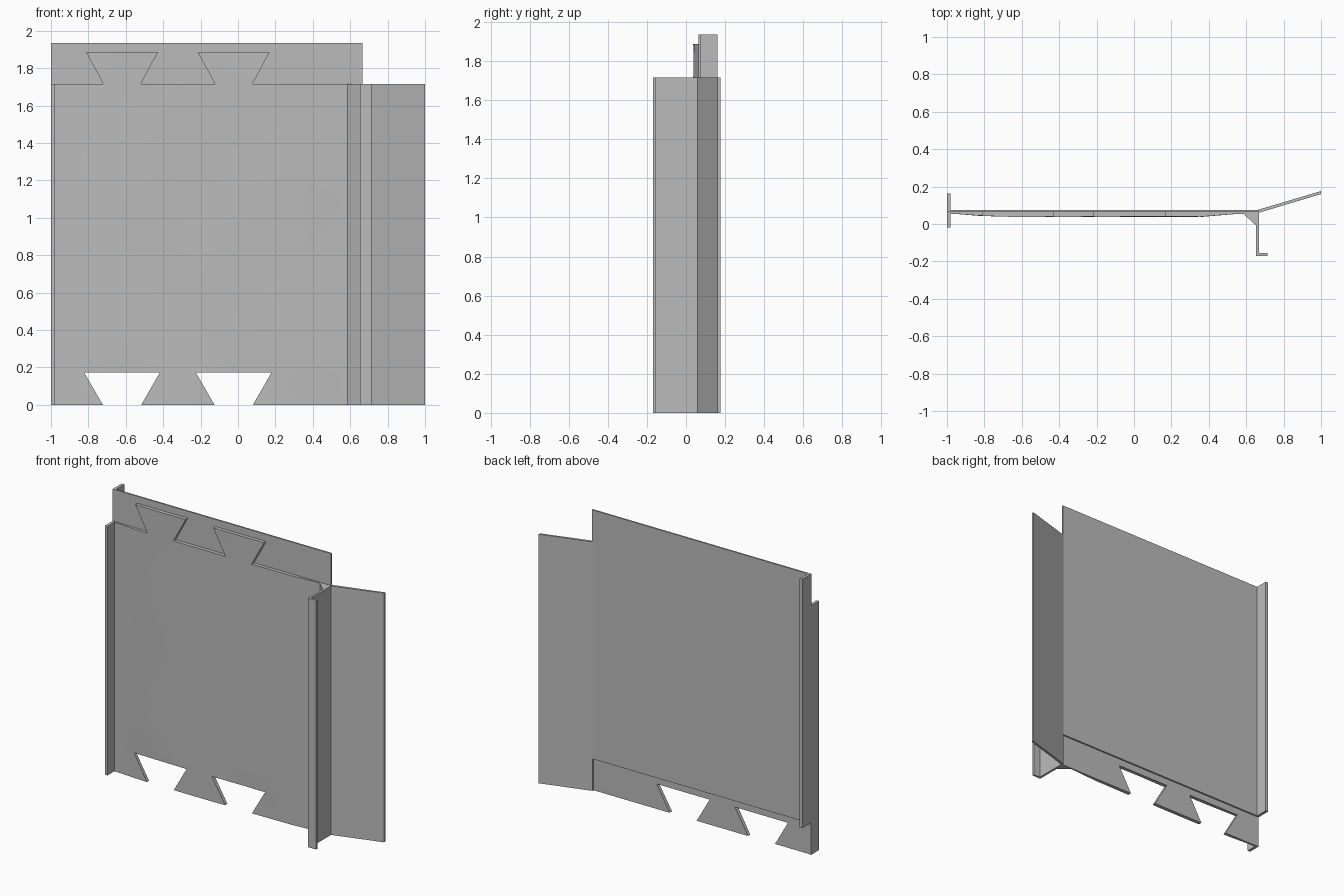
import bpy, bmesh, random
from mathutils import Vector

cube = bpy.data.objects.get("Cube")
if cube:
    bpy.data.objects.remove(cube)
random.seed(4)

grey = bpy.data.materials.new("mid grey")
grey.use_nodes = True
COLOUR = (0.5, 0.5, 0.5, 1)
grey.diffuse_color = COLOUR
grey.node_tree.nodes["Principled BSDF"].inputs["Base Color"].default_value = COLOUR

TOP = 1.715            # top of the front layer
LOW, HIGH = 0.22, 1.935  # span of the offset back layer


def finish(name, bm):
    bmesh.ops.recalc_face_normals(bm, faces=bm.faces)
    mesh = bpy.data.meshes.new(name)
    bm.to_mesh(mesh)
    bm.free()
    mesh.materials.append(grey)
    obj = bpy.data.objects.new(name, mesh)
    bpy.context.collection.objects.link(obj)
    return obj


def prism(name, outline, z0, z1):
    """Extrude a plan outline (x, y) upwards."""
    bm = bmesh.new()
    face = bm.faces.new([bm.verts.new((x, y, z0)) for x, y in outline])
    new = bmesh.ops.extrude_face_region(bm, geom=[face])["geom"]
    bmesh.ops.translate(bm, vec=(0, 0, z1 - z0),
                        verts=[v for v in new if isinstance(v, bmesh.types.BMVert)])
    return finish(name, bm)


def box(name, x0, x1, y0, y1, z0, z1):
    return prism(name, [(x0, y0), (x1, y0), (x1, y1), (x0, y1)], z0, z1)


# Back layer, shifted up, with its rear lip
box("back_plate", -1, 0.665, 0.064, 0.075, LOW, HIGH)
box("rear_lip", -1, -0.98, 0.07, 0.162, LOW, HIGH)

# Front edge lip on the right-hand side
box("front_lip", -1, -0.98, -0.02, 0.066, 0, TOP)

# Left-hand profile: web with foot, corner brace and angled wing
prism("web_and_foot", [(0.652, 0.066), (0.652, -0.17), (0.715, -0.17),
                       (0.715, -0.155), (0.667, -0.155), (0.667, 0.066)], 0, TOP)
prism("corner_brace", [(0.583, 0.064), (0.583, 0.056), (0.653, -0.008),
                       (0.653, 0.064)], 0, TOP)
prism("angled_wing", [(0.66, 0.06), (0.667, 0.06), (1, 0.16), (1, 0.176),
                      (0.66, 0.075)], 0, TOP)


# Front panel outline with dovetail sockets below and tabs above
def dovetail(centre, base, tip, neck, head):
    return [(centre - neck, base), (centre - head, tip),
            (centre + head, tip), (centre + neck, base)]


CENTRES = (-0.62, -0.023)
outline = [(-0.985, 0)]
for c in CENTRES:
    outline += dovetail(c, 0, 0.172, 0.103, 0.202)
outline += [(0.655, 0), (0.655, TOP)]
for c in reversed(CENTRES):
    outline += dovetail(c, TOP, 1.887, 0.1, 0.193)[::-1]
outline.append((-0.985, TOP))

bm = bmesh.new()
bm.faces.new([bm.verts.new((x, 0.064, z)) for x, z in outline])
# Slice into a grid so the front can swell gently
cuts = [(Vector((x, 0, 0)), Vector((1, 0, 0)))
        for x in (-0.955, -0.82, -0.62, -0.4, -0.2, 0, 0.2, 0.37, 0.55)]
cuts += [(Vector((0, 0, i * TOP / 8)), Vector((0, 0, 1))) for i in range(1, 9)]
cuts.append((Vector((0, 0, 0.172)), Vector((0, 0, 1))))
for point, normal in cuts:
    bmesh.ops.bisect_plane(bm, geom=bm.verts[:] + bm.edges[:] + bm.faces[:],
                           plane_co=point, plane_no=normal, dist=0.0001)
new = bmesh.ops.extrude_face_region(bm, geom=bm.faces[:])["geom"]
for v in new:
    if isinstance(v, bmesh.types.BMVert):
        # Rises from the flat borders to a slightly uneven plateau
        rise = min((v.co.x + 0.955) / 0.2, (0.55 - v.co.x) / 0.2, 1)
        rise = max(rise, 0)
        v.co.y = 0.054 - rise * (0.015 + random.uniform(-0.002, 0.002))
panel = finish("front_panel", bm)

# Soft shading over the swell, crisp at the cut edges
bpy.ops.object.select_all(action="DESELECT")
panel.select_set(True)
bpy.context.view_layer.objects.active = panel
bpy.ops.object.shade_smooth_by_angle(angle=0.5)
